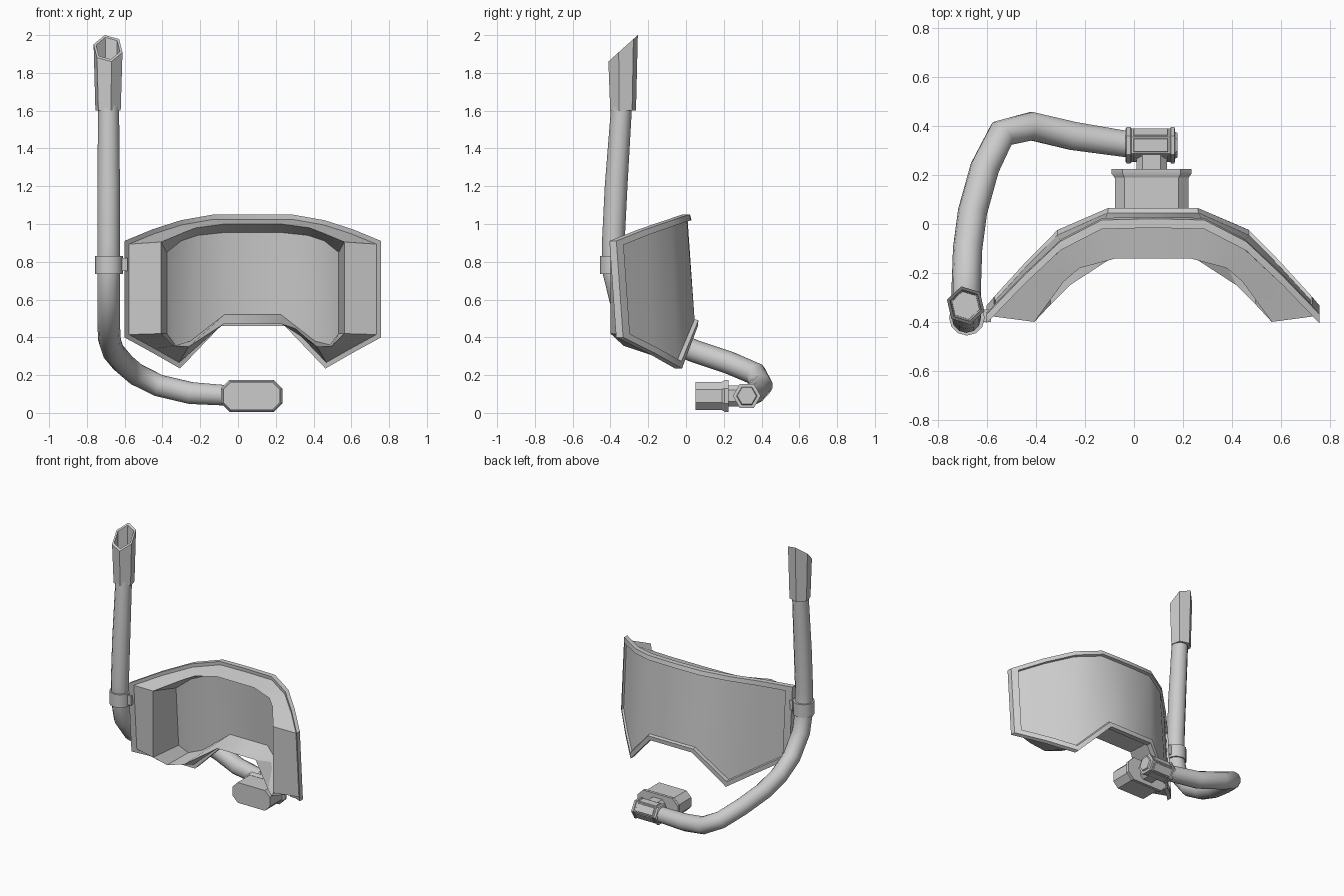
import bpy, bmesh, math
from mathutils import Vector

cube = bpy.data.objects.get("Cube")
if cube:
    bpy.data.objects.remove(cube)

grey = bpy.data.materials.new("light_grey")
grey.use_nodes = True
COLOR = (0.6, 0.6, 0.6, 1)
grey.diffuse_color = COLOR
grey.node_tree.nodes["Principled BSDF"].inputs["Base Color"].default_value = COLOR


def finish(name, bm, angle=35):
    bmesh.ops.recalc_face_normals(bm, faces=bm.faces)
    mesh = bpy.data.meshes.new(name)
    bm.to_mesh(mesh)
    bm.free()
    mesh.materials.append(grey)
    obj = bpy.data.objects.new(name, mesh)
    bpy.context.collection.objects.link(obj)
    bpy.ops.object.select_all(action='DESELECT')
    obj.select_set(True)
    bpy.context.view_layer.objects.active = obj
    bpy.ops.object.shade_smooth_by_angle(angle=math.radians(angle))
    return obj


def skin(rings):
    """Bridge closed rings of equal length; returns the mesh and its ring verts."""
    bm = bmesh.new()
    loops = [[bm.verts.new(p) for p in ring] for ring in rings]
    for a, b in zip(loops, loops[1:]):
        for i in range(len(a)):
            j = (i + 1) % len(a)
            bm.faces.new((a[i], a[j], b[j], b[i]))
    return bm, loops


def loft(name, rings, angle=35):
    bm, loops = skin(rings)
    bm.faces.new(loops[0])
    bm.faces.new(loops[-1])
    return finish(name, bm, angle)


def ngon(n, r, turn=0):
    return [(r * math.cos(turn + math.tau * i / n),
             r * math.sin(turn + math.tau * i / n)) for i in range(n)]


# ---- Mask: matching loops of upper and lower points, mirrored about CX ----
CX = 0.078
CURVE = [(0, 0.035), (0.2, 0.035), (0.38, -0.06), (0.53, -0.205), (0.68, -0.365)]


def lens_y(u, z):
    u = min(abs(u), 0.68)
    for (a, ya), (b, yb) in zip(CURVE, CURVE[1:]):
        if u <= b:
            return ya + (yb - ya) * (u - a) / (b - a) - 0.07 * (z - 0.5)


def mirror_loop(top, bottom):
    """Left-to-right along the top, then back along the bottom."""
    def flip(p):
        return (-p[0],) + tuple(p[1:])
    upper = [flip(p) for p in top[:0:-1]] + top
    lower = [flip(p) for p in bottom[:0:-1]] + bottom
    return upper + lower[::-1]


def inset(loop, d):
    out = []
    for i, p in enumerate(loop):
        a, p, b = Vector(loop[i - 1]), Vector(p), Vector(loop[(i + 1) % len(loop)])
        e, f = (p - a).normalized(), (b - p).normalized()
        n1, n2 = Vector((e.y, -e.x)), Vector((f.y, -f.x))
        out.append(tuple(p + (n1 + n2) * d / (1 + n1.dot(n2))))
    return out


def on_lens(loop, dy):
    return [(CX + u, lens_y(u, z) + dy, z) for u, z in loop]


rim = mirror_loop(
    [(0, 1.05), (0.21, 1.05), (0.38, 1.02), (0.53, 0.972), (0.68, 0.91)],
    [(0, 0.46), (0.17, 0.46), (0.385, 0.235), (0.53, 0.318), (0.68, 0.40)])
inner = mirror_loop(
    [(0, 0.955), (0.15, 0.955), (0.29, 0.94), (0.38, 0.91), (0.455, 0.85)],
    [(0, 0.52), (0.15, 0.52), (0.33, 0.38), (0.41, 0.36), (0.455, 0.42)])
face_edge = mirror_loop(
    [(0, -0.14, 1.0), (0.15, -0.14, 1.0), (0.3, -0.18, 0.98),
     (0.365, -0.235, 0.955), (0.485, -0.4, 0.905)],
    [(0, -0.13, 0.47), (0.155, -0.13, 0.47), (0.34, -0.25, 0.35),
     (0.42, -0.33, 0.355), (0.485, -0.4, 0.42)])

bm, loops = skin([
    on_lens(inner, -0.02),                          # inside edge of the window
    [(CX + u, y, z) for u, y, z in face_edge],      # skirt edge at the face
    on_lens(inset(rim, 0.025), -0.012),
    on_lens(rim, -0.012),
    on_lens(rim, 0.025),
    on_lens(inset(rim, 0.03), 0.03),
    on_lens(inset(rim, 0.036), 0.01),               # recessed window border
])
# Curved window, inside and outside
for ring in (loops[0], loops[-1]):
    n = len(ring)
    for i in range(n // 2 - 1):
        bm.faces.new((ring[i], ring[i + 1], ring[n - 2 - i], ring[n - 1 - i]))
finish("mask", bm)

# ---- Breathing tube swept along a path ----
path = [Vector(p) for p in (
    (-.685, -.34, 1.64), (-.685, -.37, 1.2), (-.685, -.385, .9), (-.685, -.385, .76),
    (-.685, -.35, .61), (-.685, -.24, .47), (-.68, -.1, .385), (-.66, .05, .325),
    (-.61, .23, .265), (-.54, .37, .205), (-.42, .40, .145), (-.25, .36, .105),
    (-.02, .325, .09))]
rings, side = [], Vector((1, 0, 0))
for i, p in enumerate(path):
    t = (path[min(i + 1, len(path) - 1)] - path[max(i - 1, 0)]).normalized()
    side = (side - t * side.dot(t)).normalized()
    up = t.cross(side)
    r = 0.055 if i in (0, len(path) - 1) else 0.06
    rings.append([p + side * a + up * b for a, b in ngon(12, r)])
loft("breathing_tube", rings, 50)

# ---- Hollow slanted top sleeve ----
TX, TY = -0.688, -0.333
TURN = math.radians(43)


def flat_ring(r, z):
    return [(TX + a, TY + b, z) for a, b in ngon(6, r, TURN)]


def slant_ring(r):
    return [(TX + a, TY + b, 1.93 + 0.9 * b) for a, b in ngon(6, r, TURN)]


loft("top_sleeve", [flat_ring(0.07, 1.6), slant_ring(0.08), slant_ring(0.066),
                    flat_ring(0.058, 1.68)])

# ---- Clip ring that holds the tube to the mask ----
loft("tube_clip", [[(-0.683 + a, -0.383 + b, z) for a, b in ngon(12, 0.073)]
                   for z in (0.735, 0.83)])
loft("clip_tab", [[(x, y, z) for y, z in
                   ((-.40, .75), (-.35, .75), (-.35, .82), (-.40, .82))]
                  for x in (-0.64, -0.585)])

# ---- Mouthpiece ----
def octagon(hx, hz, c, y):
    pts = [(hx, hz - c), (hx - c, hz), (c - hx, hz), (-hx, hz - c),
           (-hx, c - hz), (c - hx, -hz), (hx - c, -hz), (hx, c - hz)]
    return [(0.072 + a, y, 0.09 + b) for a, b in pts]


loft("mouthpiece", [octagon(0.15, 0.074, 0.04, y) for y in (0.05, 0.205)])
loft("mouthpiece_flange", [octagon(0.152, 0.076, 0.04, 0.19),
                           octagon(0.163, 0.084, 0.045, 0.205),
                           octagon(0.163, 0.084, 0.045, 0.225)])
loft("mouthpiece_neck", [octagon(0.062, 0.055, 0.025, y) for y in (0.22, 0.3)])


# ---- Hexagonal joint between tube and mouthpiece ----
def hex_ring(x, r):
    return [(x, 0.322 + a, 0.09 + b) for a, b in ngon(6, r)]


profile = [(-.035, .066), (-.03, .074), (-.015, .074), (-.01, .069), (.148, .069),
           (.152, .074), (.166, .074), (.168, .055), (.178, .05)]
loft("joint", [hex_ring(x, r) for x, r in profile])

# Small raised grip panels on the joint sides
for k in range(6):
    a = math.radians(30 + 60 * k)
    out, along = Vector((0, math.cos(a), math.sin(a))), Vector((0, -math.sin(a), math.cos(a)))
    base = Vector((0.069, 0.322, 0.09))
    loft("grip_panel", [[base + out * d + along * s * w + Vector((e * l, 0, 0))
                         for s, e in ((-1, -1), (1, -1), (1, 1), (-1, 1))]
                        for d, w, l in ((0.058, 0.029, 0.072), (0.064, 0.026, 0.068))])
